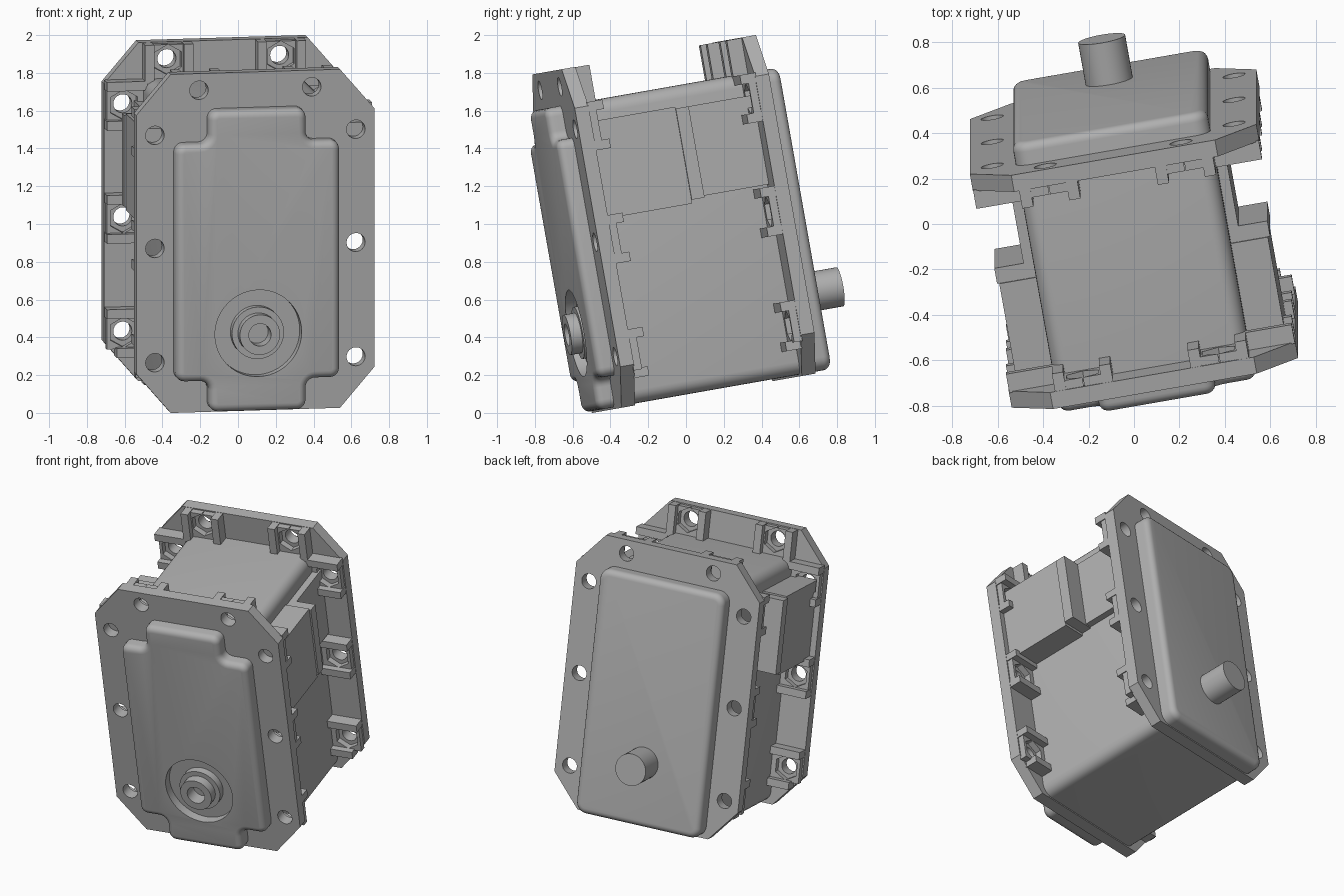
import bpy, bmesh, math
from mathutils import Matrix, Vector

if "Cube" in bpy.data.objects:
    bpy.data.objects.remove(bpy.data.objects["Cube"])

GREY = (0.43, 0.43, 0.43, 1)
grey = bpy.data.materials.new("plain_grey")
grey.use_nodes = True
grey.diffuse_color = GREY
grey.node_tree.nodes["Principled BSDF"].inputs["Base Color"].default_value = GREY

# The whole unit leans forward and is turned slightly
POSE = (Matrix.Translation((0, -0.064, 1.0)) @ Matrix.Rotation(math.radians(10), 4, 'X')
        @ Matrix.Rotation(math.radians(10), 4, 'Z'))
HALF_W, HALF_H, FACE = 0.64, 0.91, 0.53
BODY_W, BODY_TOP, BODY_LOW = 0.435, 0.72, -0.9
AXIS_V = -0.48


def finish(name, bm):
    bmesh.ops.recalc_face_normals(bm, faces=bm.faces)
    mesh = bpy.data.meshes.new(name)
    bm.to_mesh(mesh)
    bm.free()
    mesh.materials.append(grey)
    obj = bpy.data.objects.new(name, mesh)
    bpy.context.collection.objects.link(obj)
    obj.matrix_world = POSE
    return obj


def add_prism(bm, pts, y0, y1):
    """Extrude an x-z outline along y."""
    a = [bm.verts.new((x, y0, z)) for x, z in pts]
    b = [bm.verts.new((x, y1, z)) for x, z in pts]
    bm.faces.new(a)
    bm.faces.new(b[::-1])
    for i in range(len(a)):
        j = (i + 1) % len(a)
        bm.faces.new((a[i], b[i], b[j], a[j]))


def add_box(bm, x0, x1, y0, y1, z0, z1):
    add_prism(bm, [(x0, z0), (x1, z0), (x1, z1), (x0, z1)], y0, y1)


def ring(x, z, r, n, turn=0.0):
    return [(x + r * math.cos(turn + math.tau * i / n),
             z + r * math.sin(turn + math.tau * i / n)) for i in range(n)]


def rounded_block(name, pts, y0, y1, corner, rim):
    """Prism with rounded corners and a fillet around its y1 face."""
    bm = bmesh.new()
    add_prism(bm, pts, y0, y1)
    along = [e for e in bm.edges if abs(e.verts[0].co.y - e.verts[1].co.y) > 1e-4]
    bmesh.ops.bevel(bm, geom=along, offset=corner, segments=6, profile=0.5, affect='EDGES')
    edge = [e for e in bm.edges if all(abs(v.co.y - y1) < 1e-4 for v in e.verts)]
    bmesh.ops.bevel(bm, geom=edge, offset=rim, segments=5, profile=0.5, affect='EDGES')
    return finish(name, bm)


def lathe(name, profile):
    """Spin (radius, y) points about the drive axis."""
    bm = bmesh.new()
    vs = [bm.verts.new((r, y, AXIS_V)) for r, y in profile]
    es = [bm.edges.new(p) for p in zip(vs, vs[1:])]
    bmesh.ops.spin(bm, geom=vs + es, cent=(0, 0, AXIS_V), axis=(0, 1, 0),
                   angle=math.tau, steps=40)
    bmesh.ops.remove_doubles(bm, verts=bm.verts, dist=1e-5)
    return finish(name, bm)


def cut(obj, cutter):
    cutter.hide_render = True
    mod = obj.modifiers.new("cut", 'BOOLEAN')
    mod.operation, mod.solver, mod.object = 'DIFFERENCE', 'EXACT', cutter
    bpy.context.view_layer.update()
    dg = bpy.context.evaluated_depsgraph_get()
    mesh = bpy.data.meshes.new_from_object(obj.evaluated_get(dg))
    obj.modifiers.clear()
    obj.data = mesh
    bpy.data.objects.remove(cutter)


# Bolt positions: three on each side, two across the top
SIDE = [(s * 0.54, z) for s in (-1, 1) for z in (0.585, -0.023, -0.637)]
TOP = [(s * 0.303, 0.82) for s in (-1, 1)]
CU, CV = 0.185, 0.215
OUTLINE = [(-HALF_W + CU, -HALF_H), (HALF_W - CU, -HALF_H), (HALF_W, -HALF_H + CV),
           (HALF_W, HALF_H - CV), (HALF_W - CU, HALF_H), (-HALF_W + CU, HALF_H),
           (-HALF_W, HALF_H - CV), (-HALF_W, -HALF_H + CV)]


def flange(label, side):
    """Flange plate with bolt holes, nut pockets and stiffening ribs; side is -1 front, 1 back."""
    def y(depth):
        return side * (FACE - depth)

    plate, holes = bmesh.new(), bmesh.new()
    pads, nuts, ribs = bmesh.new(), bmesh.new(), bmesh.new()
    add_prism(plate, OUTLINE, y(0), y(0.075))
    for x, z in SIDE + TOP:
        add_prism(holes, ring(x, z, 0.05, 24), y(-0.05), y(0.2))
        add_prism(nuts, ring(x, z, 0.083, 6, math.pi / 6), y(-0.05), y(0.25))
    for x, z in SIDE:
        s = 1 if x > 0 else -1
        add_box(pads, s * 0.42, s * 0.632, y(0.07), y(0.115), z - 0.09, z + 0.09)
        for d in (-0.105, 0.105):
            low = z + d < -0.7
            add_box(ribs, s * 0.42, s * (0.585 if low else 0.638), y(0.07), y(0.155),
                    z + d - 0.025, z + d + 0.025)
    for x, z in TOP:
        add_box(pads, x - 0.09, x + 0.09, y(0.07), y(0.115), 0.7, 0.902)
        for d in (-0.105, 0.105):
            add_box(ribs, x + d - 0.025, x + d + 0.025, y(0.07), y(0.155), 0.7, 0.908)
    cut(finish(label + "_flange", plate), finish("hole_cutter", holes)) 
    cut(finish(label + "_nut_pockets", pads), finish("nut_cutter", nuts))
    finish(label + "_flange_ribs", ribs)


flange("front", -1)
flange("back", 1)

# Main housing with its filleted rear cover
rounded_block("housing", [(-BODY_W, BODY_LOW), (BODY_W, BODY_LOW),
                          (BODY_W, BODY_TOP), (-BODY_W, BODY_TOP)], -0.5, 0.63, 0.07, 0.04)

# Front cover with stepped corners
half = [(0.26, BODY_LOW), (0.26, -0.733), (0.44, -0.733),
        (0.44, 0.543), (0.26, 0.543), (0.26, BODY_TOP)]
cover = rounded_block("front_cover", half + [(-x, z) for x, z in reversed(half)],
                      -0.5, -0.62, 0.05, 0.04)
well = bmesh.new()
add_prism(well, ring(0, AXIS_V, 0.233, 48), -0.56, -0.8)
cut(cover, finish("well_cutter", well))

# Hollow bearing boss in the front and drive shaft at the back
lathe("bearing_boss", [(0.14, -0.55), (0.14, -0.61), (0.108, -0.61), (0.108, -0.67),
                       (0.06, -0.67), (0.06, -0.58), (0, -0.58)])
lathe("drive_shaft", [(0.105, 0.6), (0.105, 0.82), (0, 0.82)])

# Side connector boxes with a thin panel behind each
for label, s in (("right", -1), ("left", 1)):
    box = bmesh.new()
    add_box(box, s * 0.42, s * 0.6, -0.46, 0.01, 0.09, 0.61)
    add_box(box, s * 0.42, s * 0.61, 0.01, 0.08, 0.11, 0.6)
    finish(label + "_connector_box", box)
    panel = bmesh.new()
    add_box(panel, s * 0.42, s * 0.48, 0.07, 0.46, 0.12, 0.6)
    finish(label + "_side_panel", panel)

# Smooth the rounded parts and keep crisp edges
bpy.ops.object.select_all(action='DESELECT')
for obj in bpy.context.collection.objects:
    if obj.type == 'MESH' and obj.data.materials and obj.data.materials[0] == grey:
        obj.select_set(True)
        bpy.context.view_layer.objects.active = obj
bpy.ops.object.shade_smooth_by_angle(angle=math.radians(30))
